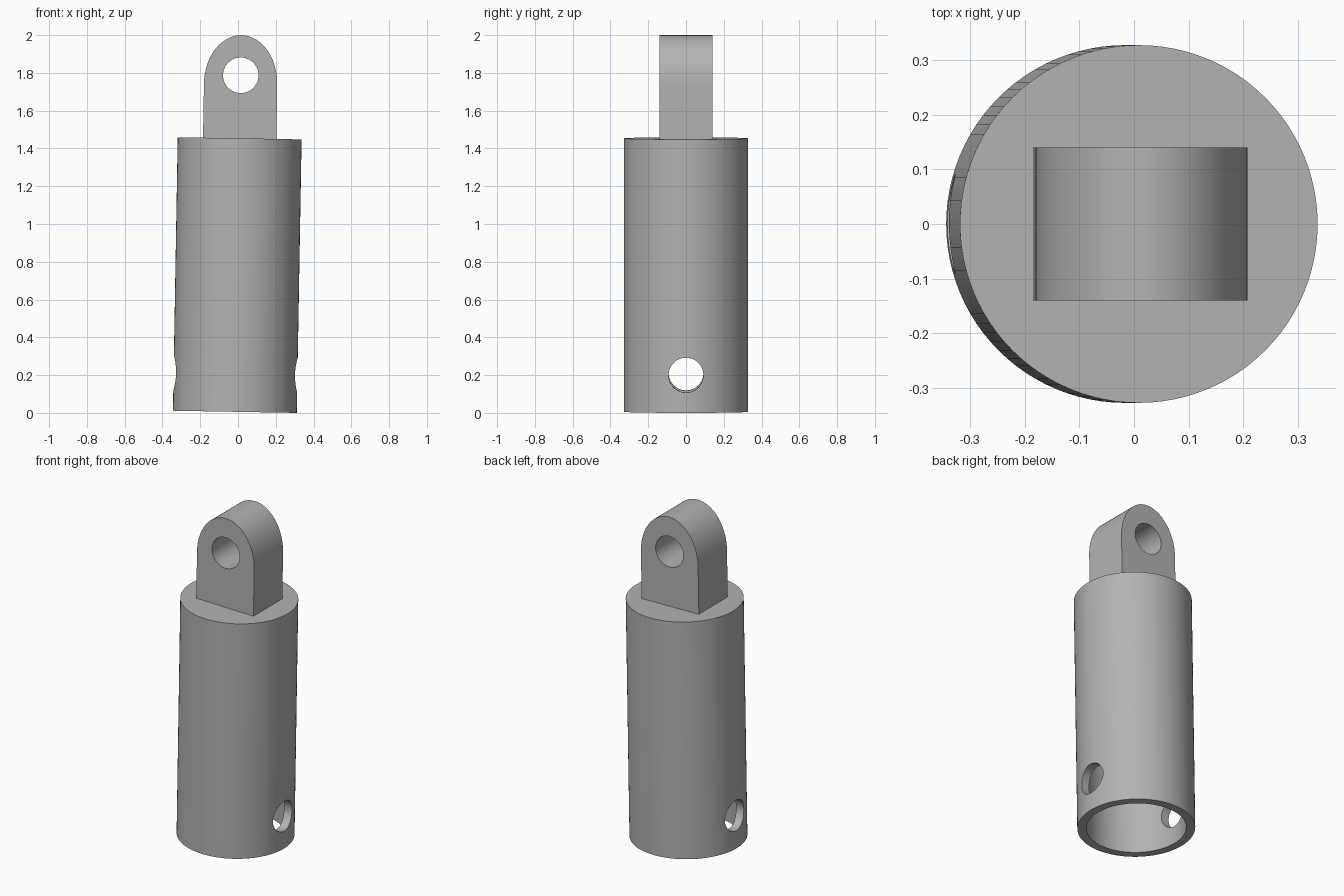
import bpy
import bmesh
import math
from mathutils import Matrix, Vector

if "Cube" in bpy.data.objects:
    bpy.data.objects.remove(bpy.data.objects["Cube"])

R, BORE, LENGTH, BORE_DEPTH = 0.328, 0.278, 1.448, 1.35
LUG_HALF_W, LUG_HALF_D, LUG_SHOULDER, LUG_TOP = 0.194, 0.14, 1.735, 1.994
TILT = math.radians(1.0)
# The whole part leans slightly towards +x and rests on its lower rim
PLACE = (Matrix.Translation((-0.0165, 0, R * math.sin(TILT)))
         @ Matrix.Rotation(TILT, 4, 'Y'))

grey = bpy.data.materials.new("light grey")
grey.diffuse_color = (0.45, 0.45, 0.45, 1)
grey.use_nodes = True
grey.node_tree.nodes["Principled BSDF"].inputs["Base Color"].default_value = grey.diffuse_color


def make_object(name, bm):
    bmesh.ops.recalc_face_normals(bm, faces=bm.faces)
    mesh = bpy.data.meshes.new(name)
    bm.to_mesh(mesh)
    bm.free()
    mesh.transform(PLACE)
    mesh.materials.append(grey)
    obj = bpy.data.objects.new(name, mesh)
    bpy.context.collection.objects.link(obj)
    return obj


def pin_cutter(name, z, radius, axis):
    bm = bmesh.new()
    turn = Matrix.Rotation(math.pi / 2, 4, axis)
    bmesh.ops.create_cone(bm, cap_ends=True, segments=64, radius1=radius,
                          radius2=radius, depth=1.0,
                          matrix=Matrix.Translation((0, 0, z)) @ turn)
    cutter = make_object(name, bm)
    cutter.hide_render = True
    cutter.hide_viewport = True
    return cutter


def drill_and_smooth(obj, cutter):
    mod = obj.modifiers.new("pin hole", 'BOOLEAN')
    mod.operation = 'DIFFERENCE'
    mod.solver = 'EXACT'
    mod.object = cutter
    bpy.context.view_layer.update()
    mesh = bpy.data.meshes.new_from_object(
        obj.evaluated_get(bpy.context.evaluated_depsgraph_get()))
    obj.modifiers.clear()
    obj.data = mesh
    bpy.data.objects.remove(cutter)
    bpy.ops.object.select_all(action='DESELECT')
    obj.select_set(True)
    bpy.context.view_layer.objects.active = obj
    bpy.ops.object.shade_smooth_by_angle(angle=math.radians(30))


# Hollow cylinder, open at the bottom, spun from its half section
bm = bmesh.new()
section = [(0, BORE_DEPTH), (BORE, BORE_DEPTH), (BORE, 0), (R, 0),
           (R, LENGTH), (0, LENGTH)]
verts = [bm.verts.new((x, 0, z)) for x, z in section]
edges = [bm.edges.new(pair) for pair in zip(verts, verts[1:])]
bmesh.ops.spin(bm, geom=verts + edges, cent=(0, 0, 0), axis=(0, 0, 1),
               angle=math.tau, steps=96)
bmesh.ops.remove_doubles(bm, verts=bm.verts, dist=1e-5)
sleeve = make_object("sleeve", bm)
drill_and_smooth(sleeve, pin_cutter("cross_pin_cutter", 0.2, 0.092, 'Y'))

# Lug with a tall rounded top, extruded front to back
bm = bmesh.new()
outline = [(-LUG_HALF_W, LENGTH - 0.003), (LUG_HALF_W, LENGTH - 0.003)]
for i in range(49):
    a = math.pi * i / 48
    outline.append((LUG_HALF_W * math.cos(a),
                    LUG_SHOULDER + (LUG_TOP - LUG_SHOULDER) * math.sin(a)))
face = bm.faces.new([bm.verts.new((x, -LUG_HALF_D, z)) for x, z in outline])
ext = bmesh.ops.extrude_face_region(bm, geom=[face])
bmesh.ops.translate(bm, vec=Vector((0, 2 * LUG_HALF_D, 0)),
                    verts=[v for v in ext["geom"]
                           if isinstance(v, bmesh.types.BMVert)])
lug = make_object("eye_lug", bm)
drill_and_smooth(lug, pin_cutter("eye_cutter", 1.782, 0.094, 'X'))
